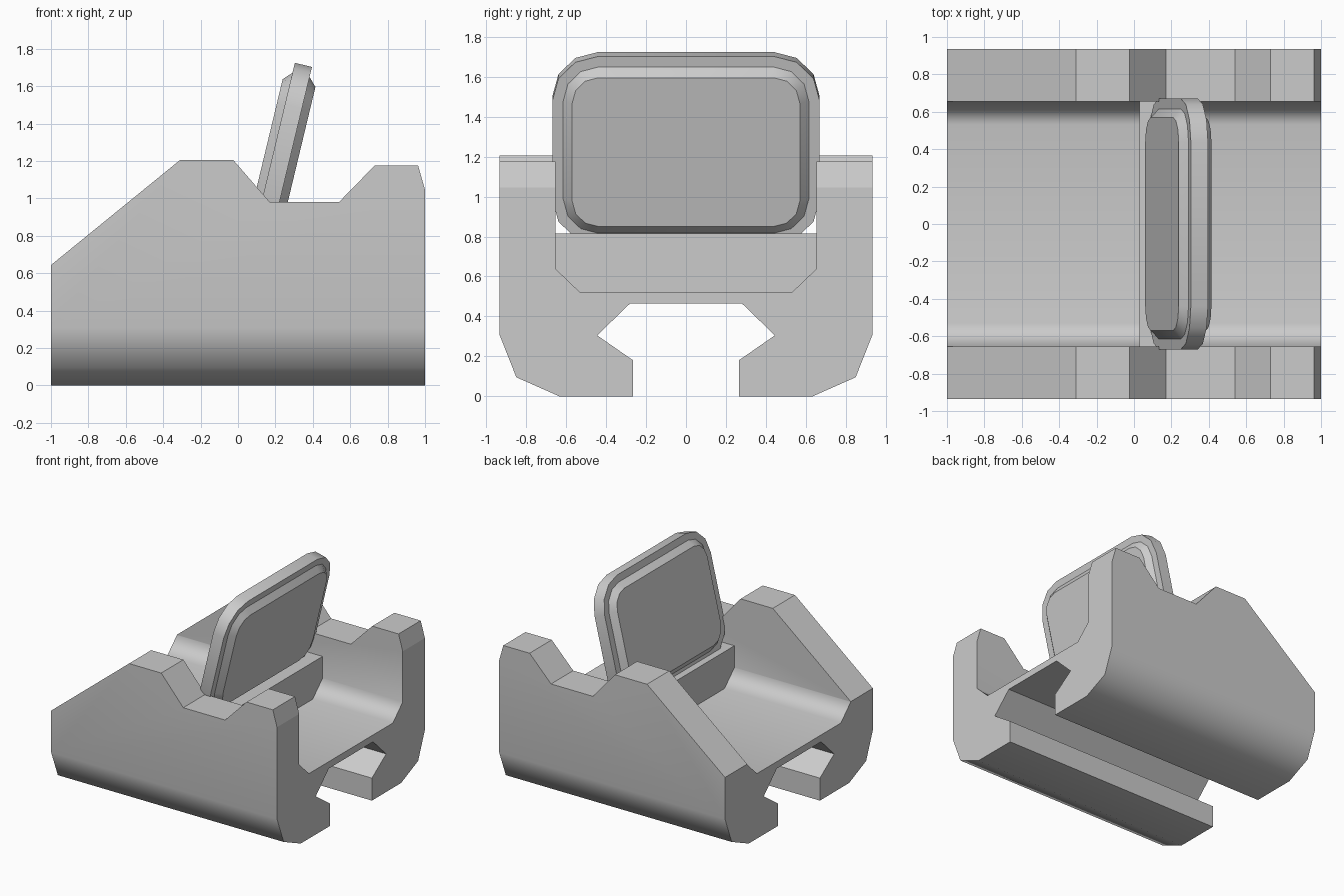
import bpy, bmesh, math
from mathutils import Matrix

if "Cube" in bpy.data.objects:
    bpy.data.objects.remove(bpy.data.objects["Cube"], do_unlink=True)

grey = bpy.data.materials.new("plain_grey")
grey.use_nodes = True
grey.diffuse_color = (0.6, 0.6, 0.6, 1)
grey.node_tree.nodes["Principled BSDF"].inputs["Base Color"].default_value = (0.6, 0.6, 0.6, 1)


def loft(name, rings):
    """Skin matching point rings and cap both ends."""
    bm = bmesh.new()
    loops = [[bm.verts.new(p) for p in ring] for ring in rings]
    n = len(loops[0])
    for a, b in zip(loops, loops[1:]):
        for i in range(n):
            j = (i + 1) % n
            bm.faces.new((a[i], a[j], b[j], b[i]))
    bm.faces.new(loops[0][::-1])
    bm.faces.new(loops[-1])
    bmesh.ops.recalc_face_normals(bm, faces=bm.faces)
    mesh = bpy.data.meshes.new(name)
    bm.to_mesh(mesh)
    bm.free()
    mesh.materials.append(grey)
    obj = bpy.data.objects.new(name, mesh)
    bpy.context.collection.objects.link(obj)
    return obj


def activate(obj):
    bpy.ops.object.select_all(action="DESELECT")
    obj.select_set(True)
    bpy.context.view_layer.objects.active = obj


def mirrored(half):
    return half + [(-y, z) for y, z in reversed(half)]


def along_x(name, half, lo, hi):
    return loft(name, [[(x, y, z) for y, z in mirrored(half)] for x in (lo, hi)])


# Base: channel section with a rail slot below, trimmed to the side outline
section = [(0.53, 0.52), (0.655, 0.64), (0.655, 1.4), (0.935, 1.4),
           (0.935, 0.31), (0.85, 0.095), (0.635, 0), (0.265, 0),
           (0.265, 0.18), (0.445, 0.305), (0.28, 0.465)]
base = along_x("base", section, -1, 1)

outline = [(-1.1, -0.1), (-1.1, 0.562), (-0.31, 1.205), (-0.025, 1.205),
           (0.17, 0.98), (0.54, 0.98), (0.73, 1.175), (0.963, 1.175),
           (1, 1.045), (1.1, 0.694), (1.1, -0.1)]
cutter = loft("outline_cutter", [[(x, y, z) for x, z in outline] for y in (-1.2, 1.2)])
cutter.hide_render = True

activate(base)
trim = base.modifiers.new("trim", "BOOLEAN")
trim.operation = "INTERSECT"
trim.solver = "EXACT"
trim.object = cutter
bpy.ops.object.modifier_apply(modifier="trim")
bpy.data.objects.remove(cutter, do_unlink=True)

# Soft shading only across the lengthwise bends of the lower sides and floor
bpy.ops.object.shade_smooth()
mesh = base.data
for edge in mesh.edges:
    a, b = (mesh.vertices[i].co for i in edge.vertices)
    lengthwise = abs(a.y - b.y) < 0.001 and abs(a.z - b.z) < 0.001
    edge.use_edge_sharp = not (lengthwise and abs(a.y) > 0.5 and a.z < 0.7)
weighted = base.modifiers.new("weighted_normals", "WEIGHTED_NORMAL")
weighted.keep_sharp = True

# Cross bar that holds the panel
along_x("cross_bar", [(0.53, 0.515), (0.656, 0.635), (0.656, 0.815)], 0.03, 0.29)


# Panel: rounded frame with a raised bevelled face on both sides
def rounded_ring(radius, depth, steps=3):
    ring = []
    for q, (sy, sz) in enumerate([(1, 1), (-1, 1), (-1, -1), (1, -1)]):
        for k in range(steps + 1):
            t = math.radians(90) * (q + k / steps)
            ring.append((depth, sy * 0.44 + radius * math.cos(t),
                         sz * 0.253 + radius * math.sin(t)))
    return ring


half_layers = [(0.13, 0.09), (0.175, 0.047), (0.23, 0.047)]
layers = [(r, -d) for r, d in half_layers] + half_layers[::-1]
panel = loft("tilted_panel", [rounded_ring(r, d) for r, d in layers])
panel.data.transform(Matrix.Translation((0.237, 0, 1.244))
                     @ Matrix.Rotation(math.radians(13.5), 4, "Y"))
activate(panel)
bpy.ops.object.shade_smooth_by_angle(angle=math.radians(35))
